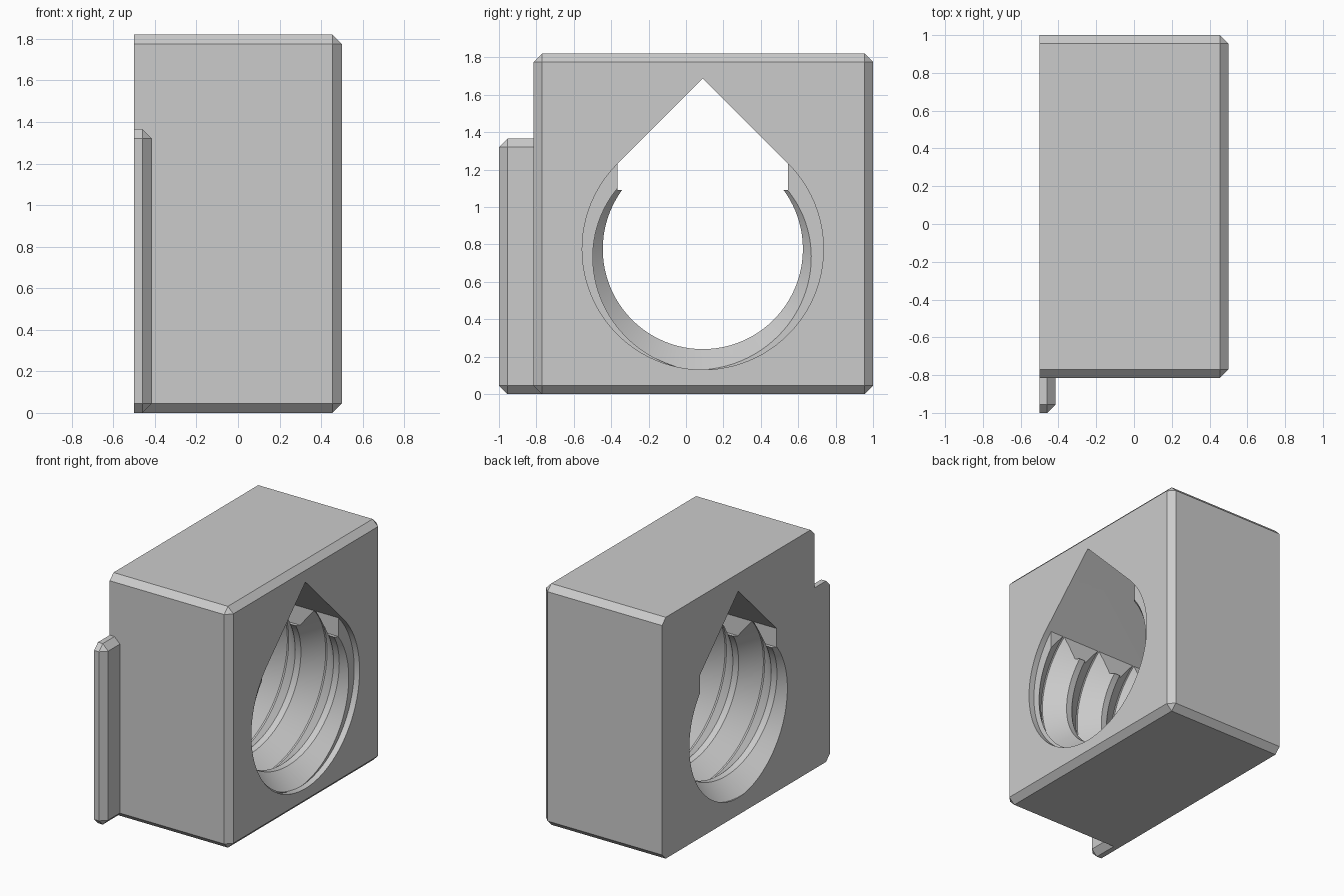
import bpy, bmesh, math
from mathutils import Matrix, Vector

cube = bpy.data.objects.get("Cube")
if cube:
    bpy.data.objects.remove(cube, do_unlink=True)

CHAMFER = 0.045
AXIS_Y, AXIS_Z = 0.09, 0.775          # bore axis runs along x
MAJOR, MINOR, PITCH = 0.645, 0.535, 0.32
SEGMENTS = 96

grey = bpy.data.materials.new("light_grey")
grey.use_nodes = True
grey.diffuse_color = (0.6, 0.6, 0.6, 1)
grey.node_tree.nodes["Principled BSDF"].inputs["Base Color"].default_value = (0.6, 0.6, 0.6, 1)


def finish(name, bm):
    bmesh.ops.recalc_face_normals(bm, faces=bm.faces)
    mesh = bpy.data.meshes.new(name)
    bm.to_mesh(mesh)
    bm.free()
    mesh.materials.append(grey)
    obj = bpy.data.objects.new(name, mesh)
    bpy.context.collection.objects.link(obj)
    return obj


def chamfered_box(name, low, high, plain_back=False):
    """Box with chamfered edges, sharp around -x (and around +y if plain_back)."""
    low, high = Vector(low), Vector(high)
    bm = bmesh.new()
    size = high - low
    bmesh.ops.create_cube(bm, size=1, matrix=Matrix.Translation((low + high) / 2)
                          @ Matrix.Diagonal((*size, 1)))

    def sharp(edge):
        on_x = all(abs(v.co.x - low.x) < 1e-4 for v in edge.verts)
        on_y = all(abs(v.co.y - high.y) < 1e-4 for v in edge.verts)
        return on_x or (plain_back and on_y)

    edges = [e for e in bm.edges if not sharp(e)]
    bmesh.ops.bevel(bm, geom=edges, offset=CHAMFER, segments=1, affect='EDGES')
    return finish(name, bm)


def prism(name, outline, x0, x1):
    """Extrude a (y, z) outline around the bore axis along x."""
    bm = bmesh.new()
    face = bm.faces.new([bm.verts.new((x0, AXIS_Y + y, AXIS_Z + z)) for y, z in outline])
    new = bmesh.ops.extrude_face_region(bm, geom=[face])["geom"]
    bmesh.ops.translate(bm, vec=(x1 - x0, 0, 0),
                        verts=[g for g in new if isinstance(g, bmesh.types.BMVert)])
    return finish(name, bm)


def thread_cutter(name):
    """Screw-shaped solid: a trapezoid profile swept along a helix, with fan caps."""
    root, flank = 0.012, 0.13
    profile = [(0, MAJOR), (root, MAJOR), (root + flank, MINOR), (PITCH - flank, MINOR)]
    turns, start = 6, -0.5 - root / 2 - 1.75 * PITCH
    steps = turns * SEGMENTS
    bm = bmesh.new()
    rows = []
    for i in range(steps + 1):
        a = 2 * math.pi * i / SEGMENTS
        rows.append([bm.verts.new((start + PITCH * i / SEGMENTS + x,
                                   AXIS_Y + r * math.cos(a), AXIS_Z + r * math.sin(a)))
                     for x, r in profile])
    # last turn only supplies the closing edge, so drop its spare profile points
    last = steps - SEGMENTS
    full = [rows[i] + [rows[i + SEGMENTS][0]] for i in range(last + 1)]
    for p, q in zip(full, full[1:]):
        for k in range(len(profile)):
            for tri in ((p[k], q[k], q[k + 1]), (p[k], q[k + 1], p[k + 1])):
                bm.faces.new(tri)
    for first, x in ((0, start - PITCH), (last, start + (turns + 1) * PITCH)):
        tip = bm.verts.new((x, AXIS_Y, AXIS_Z))
        loop = full[first] + [rows[first + j][0] for j in range(SEGMENTS - 1, 0, -1)]
        for u, v in zip(loop, loop[1:] + loop[:1]):
            bm.faces.new((u, v, tip))
    bmesh.ops.delete(bm, geom=[v for v in bm.verts if not v.link_faces], context='VERTS')
    return finish(name, bm)


def combine(target, tool, operation):
    mod = target.modifiers.new(tool.name, 'BOOLEAN')
    mod.operation, mod.object, mod.solver = operation, tool, 'EXACT'
    bpy.ops.object.select_all(action='DESELECT')
    bpy.context.view_layer.objects.active = target
    target.select_set(True)
    bpy.ops.object.modifier_apply(modifier=mod.name)
    bpy.data.objects.remove(tool, do_unlink=True)


# Main block and side flange
block = chamfered_box("threaded_block", (-0.5, -0.815, 0), (0.5, 1, 1.82))
flange = chamfered_box("side_flange", (-0.5, -1, 0), (-0.415, -0.7, 1.365), True)
combine(block, flange, 'UNION')

# Threaded bore
combine(block, thread_cutter("bore_thread"), 'DIFFERENCE')

# Shallow counterbore on the +x face
circle = [(MAJOR * math.cos(2 * math.pi * i / SEGMENTS), MAJOR * math.sin(2 * math.pi * i / SEGMENTS))
          for i in range(SEGMENTS)]
combine(block, prism("counterbore", circle, 0.455, 0.7), 'DIFFERENCE')

# Pointed relief above the bore
h = MAJOR * math.sqrt(0.5)
roof = [(-h, 0.315), (h, 0.315), (h, h), (0, 2 * h), (-h, h)]
combine(block, prism("roof_relief", roof, -0.7, 0.7), 'DIFFERENCE')

bpy.ops.object.shade_smooth_by_angle(angle=math.radians(22))
